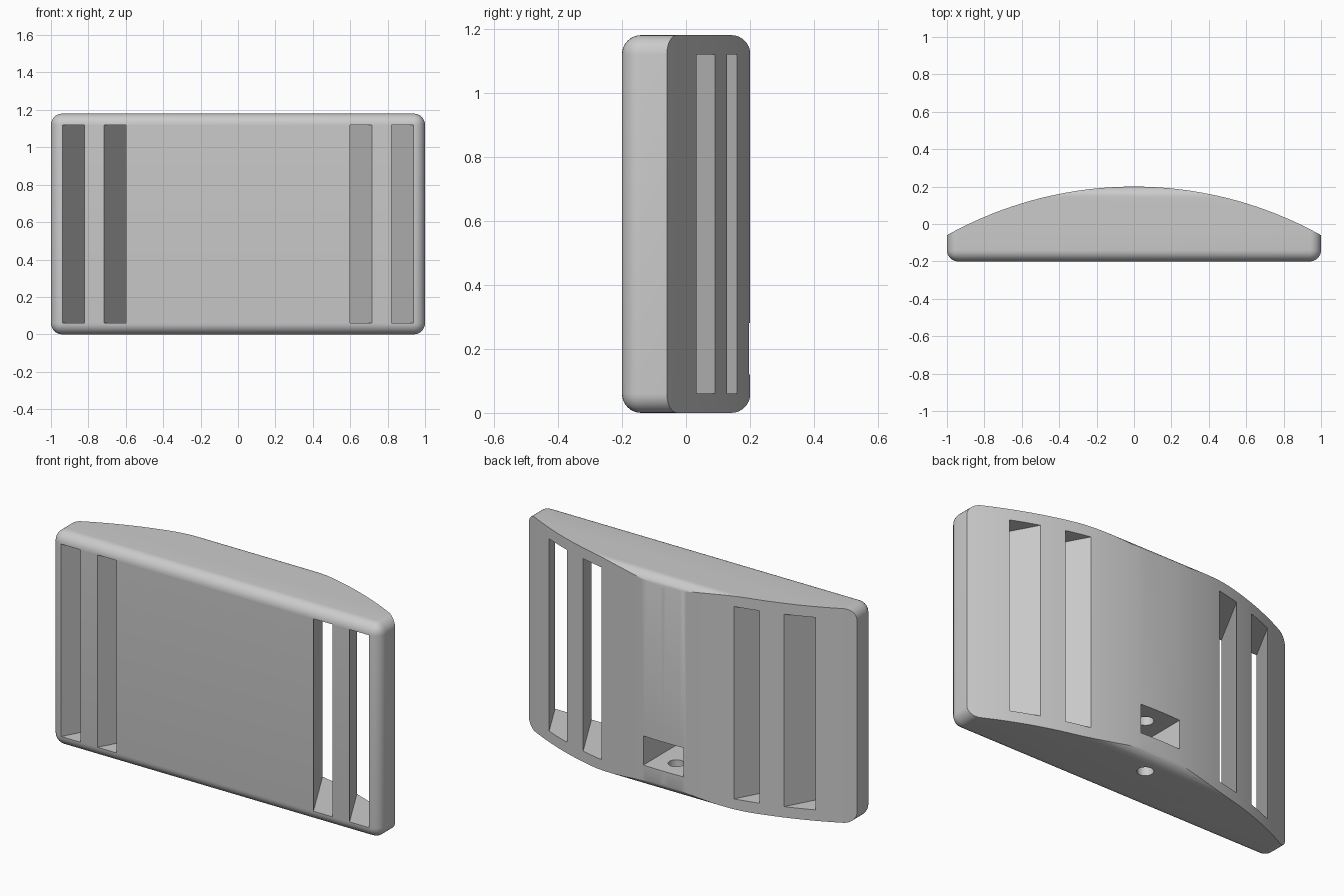
import bpy, bmesh, math
from mathutils import Vector

if "Cube" in bpy.data.objects:
    bpy.data.objects.remove(bpy.data.objects["Cube"], do_unlink=True)

HEIGHT, FRONT, BACK = 1.18, -0.2, 0.2
FILLET = 0.06
RADIUS = 2.053          # curve of the back
SLANT = -0.545          # sideways drift of the slots per unit of depth

grey = bpy.data.materials.new("plain grey")
grey.use_nodes = True
grey.diffuse_color = (0.6, 0.6, 0.6, 1)
grey.node_tree.nodes["Principled BSDF"].inputs["Base Color"].default_value = (0.6, 0.6, 0.6, 1)


def prism(name, outline, z0, z1):
    """Extrude an outline in x, y from z0 to z1."""
    bm = bmesh.new()
    base = bm.faces.new([bm.verts.new((x, y, z0)) for x, y in outline])
    top = bmesh.ops.extrude_face_region(bm, geom=[base])["geom"]
    bmesh.ops.translate(bm, vec=Vector((0, 0, z1 - z0)),
                        verts=[v for v in top if isinstance(v, bmesh.types.BMVert)])
    bmesh.ops.recalc_face_normals(bm, faces=bm.faces)
    mesh = bpy.data.meshes.new(name)
    bm.to_mesh(mesh)
    bm.free()
    mesh.materials.append(grey)
    ob = bpy.data.objects.new(name, mesh)
    bpy.context.collection.objects.link(ob)
    return ob


def rectangle(x0, x1, y0, y1):
    return [(x0, y0), (x1, y0), (x1, y1), (x0, y1)]


def circle(cx, cy, r, n=32):
    return [(cx + r * math.cos(math.tau * i / n), cy + r * math.sin(math.tau * i / n))
            for i in range(n)]


def apply_modifier(ob, mod):
    bpy.context.view_layer.objects.active = ob
    bpy.ops.object.modifier_apply(modifier=mod.name)


def combine(ob, tool, operation="DIFFERENCE"):
    mod = ob.modifiers.new("combine", "BOOLEAN")
    mod.operation, mod.object, mod.solver = operation, tool, "EXACT"
    apply_modifier(ob, mod)
    bpy.data.objects.remove(tool, do_unlink=True)


# Rounded block
body = prism("curved_buckle_body", rectangle(-1, 1, FRONT, BACK + 0.001), 0, HEIGHT)
bevel = body.modifiers.new("fillet", "BEVEL")
bevel.width, bevel.segments = FILLET, 8
apply_modifier(body, bevel)

# Arched back
steps, reach = 64, 1.1
xs = [reach - 2 * reach * i / steps for i in range(steps + 1)]
arc = [(x, BACK - RADIUS + math.sqrt(RADIUS ** 2 - x * x)) for x in xs]
arch = prism("back_arch", [(-reach, -0.5), (reach, -0.5)] + arc, -0.2, HEIGHT + 0.2)
combine(body, arch, "INTERSECT")

# Slanted strap slots, two at each end
for side in (-1, 1):
    for inner, outer in ((0.6, 0.716), (0.82, 0.938)):
        outline = [(side * (x + SLANT * (y - FRONT)), y)
                   for x, y in rectangle(inner, outer, FRONT - 0.1, BACK + 0.1)]
        combine(body, prism("strap_slot", outline, FILLET, HEIGHT - FILLET))

# Pocket in the back with an upright pin hole
combine(body, prism("pocket", rectangle(-0.122, 0.122, -0.12, 0.3), 0.12, 0.28))
combine(body, prism("pin_hole", circle(0, 0.085, 0.041), -0.1, 0.42))

bpy.ops.object.select_all(action="DESELECT")
body.select_set(True)
bpy.context.view_layer.objects.active = body
bpy.ops.object.shade_smooth_by_angle(angle=math.radians(25))
